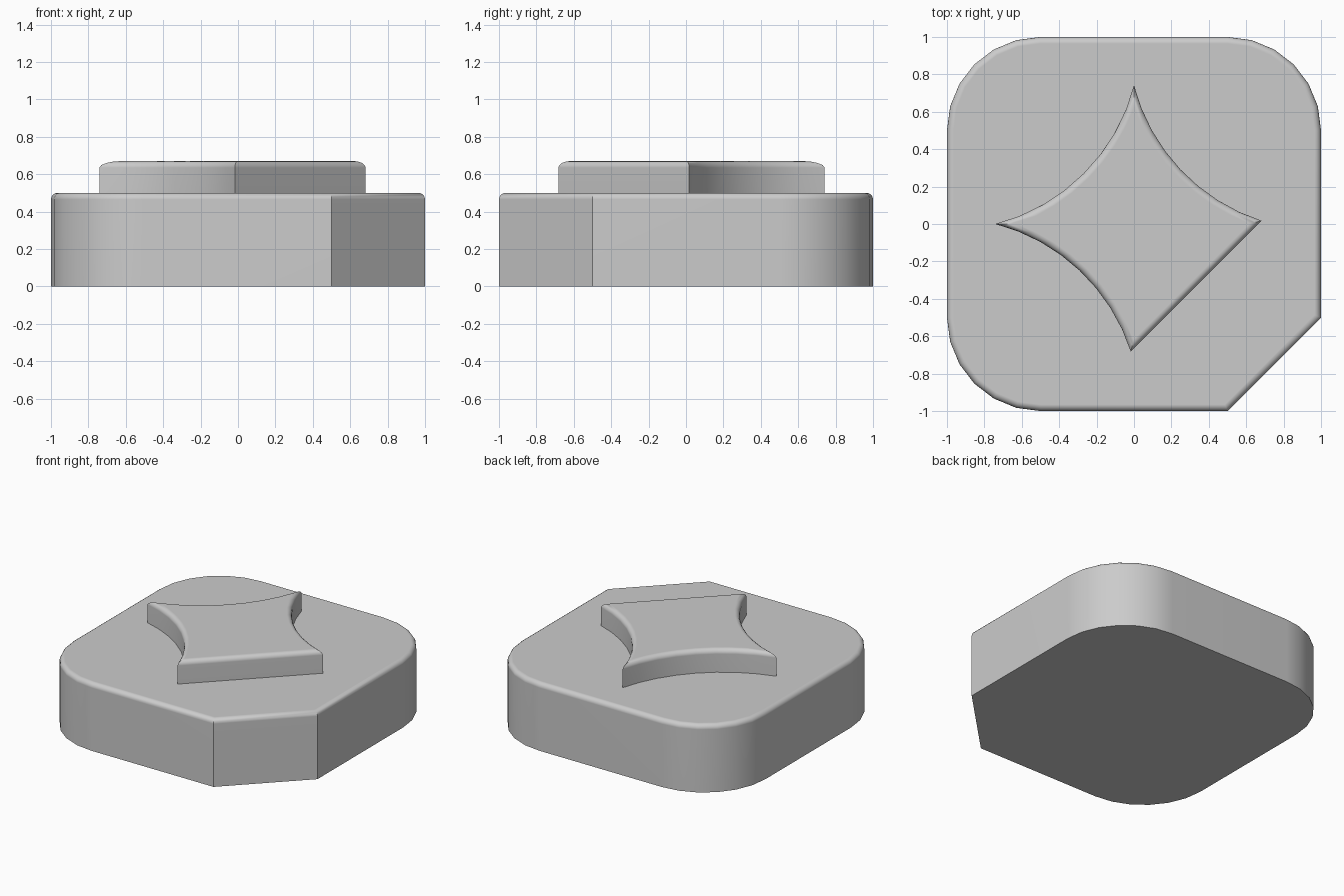
import bpy
import bmesh
from math import sin, cos, acos, pi, sqrt, radians

cube = bpy.data.objects.get("Cube")
if cube:
    bpy.data.objects.remove(cube, do_unlink=True)

grey = bpy.data.materials.new("plain grey")
grey.use_nodes = True
colour = (0.6, 0.6, 0.6, 1)
grey.diffuse_color = colour
grey.node_tree.nodes["Principled BSDF"].inputs["Base Color"].default_value = colour


def arc(cx, cy, r, start, end, steps):
    angles = [start + (end - start) * i / steps for i in range(steps + 1)]
    return [(cx + r * cos(a), cy + r * sin(a)) for a in angles]


def base_outline(d):
    """Rounded square with one chamfered corner, inset by d."""
    r, near = 0.5 - d, 0.5 + d - d * sqrt(2)
    points = [(near, d - 1), (1 - d, -near)]
    for i, (sx, sy) in enumerate([(1, 1), (-1, 1), (-1, -1)]):
        points += arc(sx * 0.5, sy * 0.5, r, i * pi / 2, (i + 1) * pi / 2, 6)
    return points


def star_outline(d):
    """Four-pointed star with three hollow sides and one straight side, inset by d."""
    r = 1.033 + d
    tip = acos(1 / r)
    cut = -pi / 4 - acos((0.665 - d * sqrt(2)) / (sqrt(2) * r))
    points = arc(-1, -1, r, -pi / 2 - cut, pi / 2 - tip, 8)
    points += arc(-1, 1, r, tip - pi / 2, -tip, 8)[1:]
    points += arc(1, 1, r, tip - pi, cut, 8)[1:]
    return points


def rounded_slab(name, outline, bottom, top, fillet, steps=4):
    """Stack inset outlines into a slab with a rounded upper rim."""
    levels = [(0, bottom)]
    for i in range(steps + 1):
        a = i / steps * pi / 2
        levels.append((fillet * (1 - cos(a)), top - fillet * (1 - sin(a))))
    bm = bmesh.new()
    rings = [[bm.verts.new((x, y, z)) for x, y in outline(d)] for d, z in levels]
    for low, high in zip(rings, rings[1:]):
        for i in range(len(low)):
            j = (i + 1) % len(low)
            bm.faces.new((low[i], low[j], high[j], high[i]))
    bm.faces.new(rings[0])
    bm.faces.new(rings[-1])
    bmesh.ops.recalc_face_normals(bm, faces=bm.faces)
    mesh = bpy.data.meshes.new(name)
    bm.to_mesh(mesh)
    bm.free()
    mesh.materials.append(grey)
    obj = bpy.data.objects.new(name, mesh)
    bpy.context.collection.objects.link(obj)
    bpy.ops.object.select_all(action="DESELECT")
    obj.select_set(True)
    bpy.context.view_layer.objects.active = obj
    bpy.ops.object.shade_smooth_by_angle(angle=radians(30))
    weighted = obj.modifiers.new("even flat faces", "WEIGHTED_NORMAL")
    weighted.keep_sharp = True
    return obj


# Body with a chamfered corner, and the raised star on top
rounded_slab("base_block", base_outline, 0, 0.5, 0.035)
rounded_slab("raised_star", star_outline, 0.49, 0.67, 0.035)
